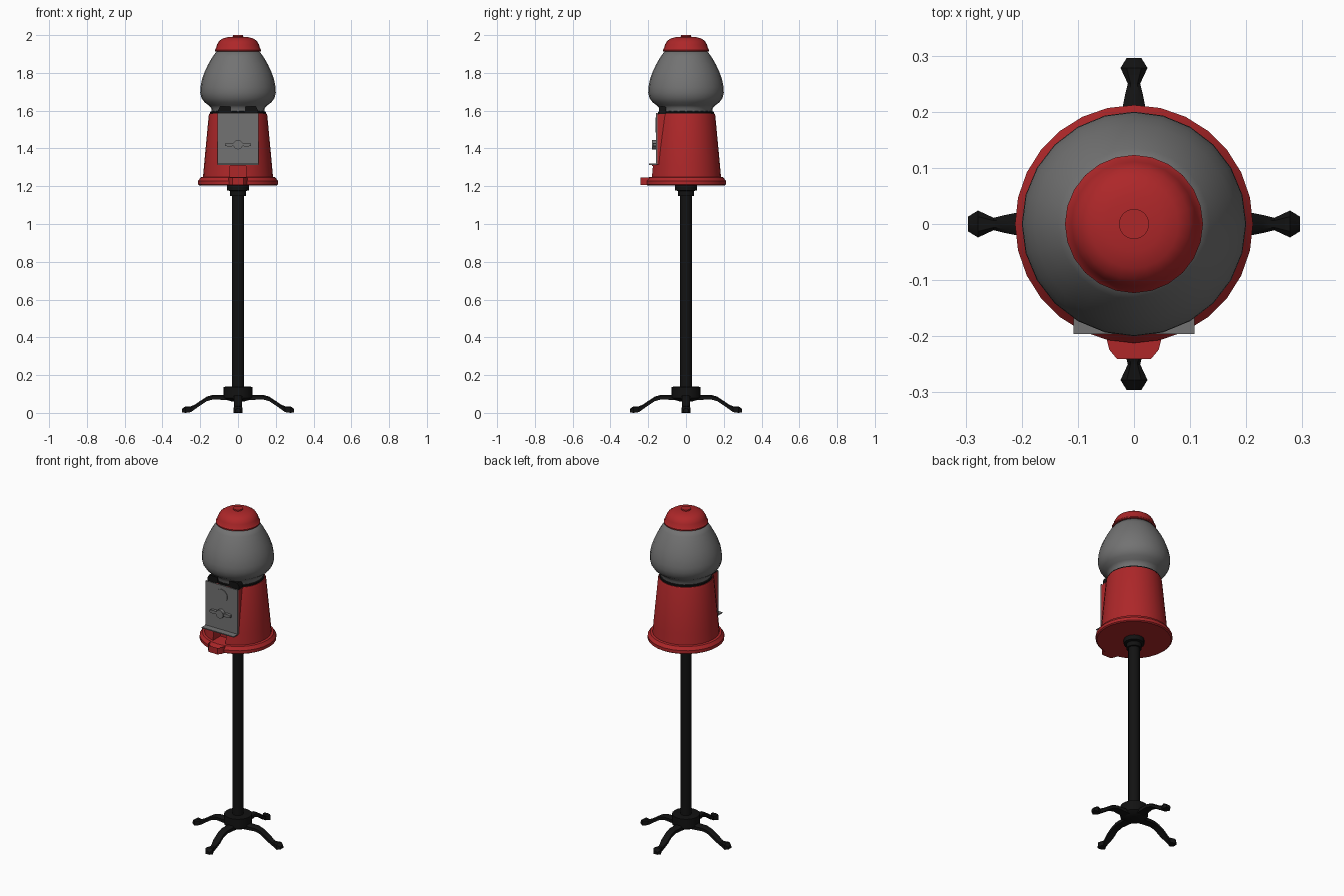
import bpy, bmesh, math
from mathutils import Matrix

if "Cube" in bpy.data.objects:
    bpy.data.objects.remove(bpy.data.objects["Cube"])


def material(name, rgb):
    m = bpy.data.materials.new(name)
    m.diffuse_color = (*rgb, 1)
    m.use_nodes = True
    m.node_tree.nodes["Principled BSDF"].inputs["Base Color"].default_value = m.diffuse_color
    return m


RED = material("red_paint", (0.42, 0.02, 0.022))
GREY = material("grey_glass_and_metal", (0.17, 0.17, 0.17))
BLACK = material("black_iron", (0.006, 0.006, 0.006))


def finish(bm, name, mat, angle=35):
    bmesh.ops.recalc_face_normals(bm, faces=bm.faces)
    me = bpy.data.meshes.new(name)
    bm.to_mesh(me)
    bm.free()
    me.materials.append(mat)
    me.shade_smooth()
    me.set_sharp_from_angle(angle=math.radians(angle))
    ob = bpy.data.objects.new(name, me)
    bpy.context.collection.objects.link(ob)
    return ob


def loft(bm, rings):
    """Bridge equal-length closed rings and cap both ends."""
    vs = [[bm.verts.new(p) for p in r] for r in rings]
    n = len(vs[0])
    for a, b in zip(vs, vs[1:]):
        for i in range(n):
            j = (i + 1) % n
            bm.faces.new((a[i], a[j], b[j], b[i]))
    bm.faces.new(vs[0][::-1])
    return bm.faces.new(vs[-1])


def lathe(name, profile, mat, seg=24, angle=35):
    bm = bmesh.new()
    turns = [2 * math.pi * i / seg for i in range(seg)]
    loft(bm, [[(r * math.cos(t), r * math.sin(t), z) for t in turns]
              for r, z in profile])
    return finish(bm, name, mat, angle)


def box(name, x, y, z, mat):
    bm = bmesh.new()
    loft(bm, [[(x[0], y[0], h), (x[1], y[0], h), (x[1], y[1], h), (x[0], y[1], h)]
              for h in z])
    return finish(bm, name, mat)


def front_disc(name, r, z, y0, y1, mat, seg=20):
    bm = bmesh.new()
    turns = [2 * math.pi * i / seg for i in range(seg)]
    loft(bm, [[(r * math.cos(t), y, z + r * math.sin(t)) for t in turns]
              for y in (y0, y1)])
    return finish(bm, name, mat)


# Stand: pole with collars and hub
lathe("pole", [(0.032, 0.1), (0.032, 1.18)], BLACK, 16)
lathe("upper_collar", [(0.042, 1.148), (0.042, 1.175), (0.057, 1.178), (0.057, 1.207)],
      BLACK, 20)
lathe("hub", [(0.03, 0.06), (0.06, 0.068), (0.077, 0.08), (0.077, 0.138), (0.03, 0.14)],
      BLACK, 20)

# Four curved legs: radius, bottom, top, half width
STATIONS = [(0.04, 0.066, 0.095, 0.026), (0.13, 0.072, 0.096, 0.022),
            (0.165, 0.062, 0.086, 0.02), (0.205, 0.036, 0.06, 0.021),
            (0.23, 0.018, 0.043, 0.016), (0.25, 0.004, 0.035, 0.011),
            (0.278, 0.0, 0.035, 0.024), (0.296, 0.003, 0.022, 0.013)]
for i, side in enumerate(("right", "back", "left", "front")):
    bm = bmesh.new()
    loft(bm, [[(r, -w, b), (r, w, b), (r, w, t - 0.007), (r, w * 0.55, t),
               (r, -w * 0.55, t), (r, -w, t - 0.007)] for r, b, t, w in STATIONS])
    bm.transform(Matrix.Rotation(i * math.pi / 2, 4, 'Z'))
    finish(bm, side + "_leg", BLACK)

# Red body, flattened behind the plate and notched for the chute
body = lathe("body", [(0.186, 1.24), (0.18, 1.31), (0.155, 1.575), (0.151, 1.585)], RED, 28)
cutters = [box("front_cutter", (-0.2, 0.2), (-0.3, -0.15), (1.314, 1.7), RED),
           box("chute_cutter", (-0.042, 0.042), (-0.3, -0.11), (1.247, 1.306), RED)]
bpy.context.view_layer.objects.active = body
for c in cutters:
    mod = body.modifiers.new("cut", 'BOOLEAN')
    mod.object = c
    mod.solver = 'EXACT'
    bpy.ops.object.modifier_apply(modifier=mod.name)
    bpy.data.objects.remove(c)
body.data.shade_smooth()
body.data.set_sharp_from_angle(angle=math.radians(35))
lathe("base_flange", [(0.205, 1.205), (0.212, 1.21), (0.212, 1.228), (0.204, 1.238),
                      (0.198, 1.247), (0.184, 1.25)], RED, 28)
box("front_housing", (-0.106, 0.106), (-0.152, -0.06), (1.314, 1.583), RED)

# Dispensing tray with a raised rim
bm = bmesh.new()
outline = [(0.05, -0.15), (0.05, -0.2), (0.044, -0.224), (0.03, -0.241)]
outline += [(-x, y) for x, y in reversed(outline)]
top = loft(bm, [[(x, y, z) for x, y in outline] for z in (1.207, 1.246)])
bmesh.ops.inset_region(bm, faces=[top], thickness=0.007)
bmesh.ops.translate(bm, verts=top.verts, vec=(0, 0, -0.022))
finish(bm, "dispensing_tray", RED)

# Coin plate with lower lip, round boss and turning handle
box("coin_plate", (-0.108, 0.108), (-0.158, -0.151), (1.314, 1.588), GREY)
box("plate_lip", (-0.108, 0.108), (-0.196, -0.155), (1.313, 1.319), GREY)
front_disc("plate_boss", 0.04, 1.525, -0.161, -0.156, GREY)
front_disc("handle_hub", 0.025, 1.42, -0.18, -0.156, GREY, 16)
bm = bmesh.new()
grip = [(0.068, 1.413), (0.068, 1.427), (0.045, 1.43), (0.02, 1.427)]
grip += [(-x, z) for x, z in reversed(grip)]
grip += [(-0.02, 1.413), (-0.045, 1.41), (0.045, 1.41)]
# keep the outline going once around: left end down, then back to the right
grip = grip[:8] + [(-0.045, 1.41), (-0.02, 1.413), (0.02, 1.413), (0.045, 1.41)]
loft(bm, [[(x, y, z) for x, z in grip] for y in (-0.156, -0.175)])
finish(bm, "turning_handle", GREY)

# Black seat ring and two clamps at the globe's neck
lathe("seat_ring", [(0.147, 1.575), (0.147, 1.594), (0.138, 1.598)], BLACK, 28)
for s, side in ((-1, "left"), (1, "right")):
    bm = bmesh.new()
    loft(bm, [[(s * 0.038, -0.142, z), (s * (0.105 - d), -0.142, z),
               (s * (0.105 - d), -0.105, z), (s * 0.038, -0.105, z)]
              for z, d in ((1.58, 0), (1.604, 0), (1.621, 0.01))])
    finish(bm, side + "_clamp", BLACK)

# Globe
lathe("globe", [(0.14, 1.59), (0.142, 1.615), (0.155, 1.628), (0.178, 1.645),
                (0.193, 1.667), (0.2, 1.695), (0.199, 1.725), (0.191, 1.765),
                (0.177, 1.805), (0.158, 1.845), (0.135, 1.885), (0.112, 1.915)],
      GREY, 24, 60)

# Lid with a small knob
lathe("lid_seal", [(0.114, 1.907), (0.114, 1.916)], BLACK)
lathe("lid", [(0.118, 1.913), (0.123, 1.915), (0.123, 1.922), (0.116, 1.93),
              (0.111, 1.95), (0.099, 1.97), (0.079, 1.983), (0.05, 1.99), (0.02, 1.992)],
      RED, 24, 40)
lathe("lid_knob", [(0.027, 1.985), (0.027, 2.0)], RED, 16)
